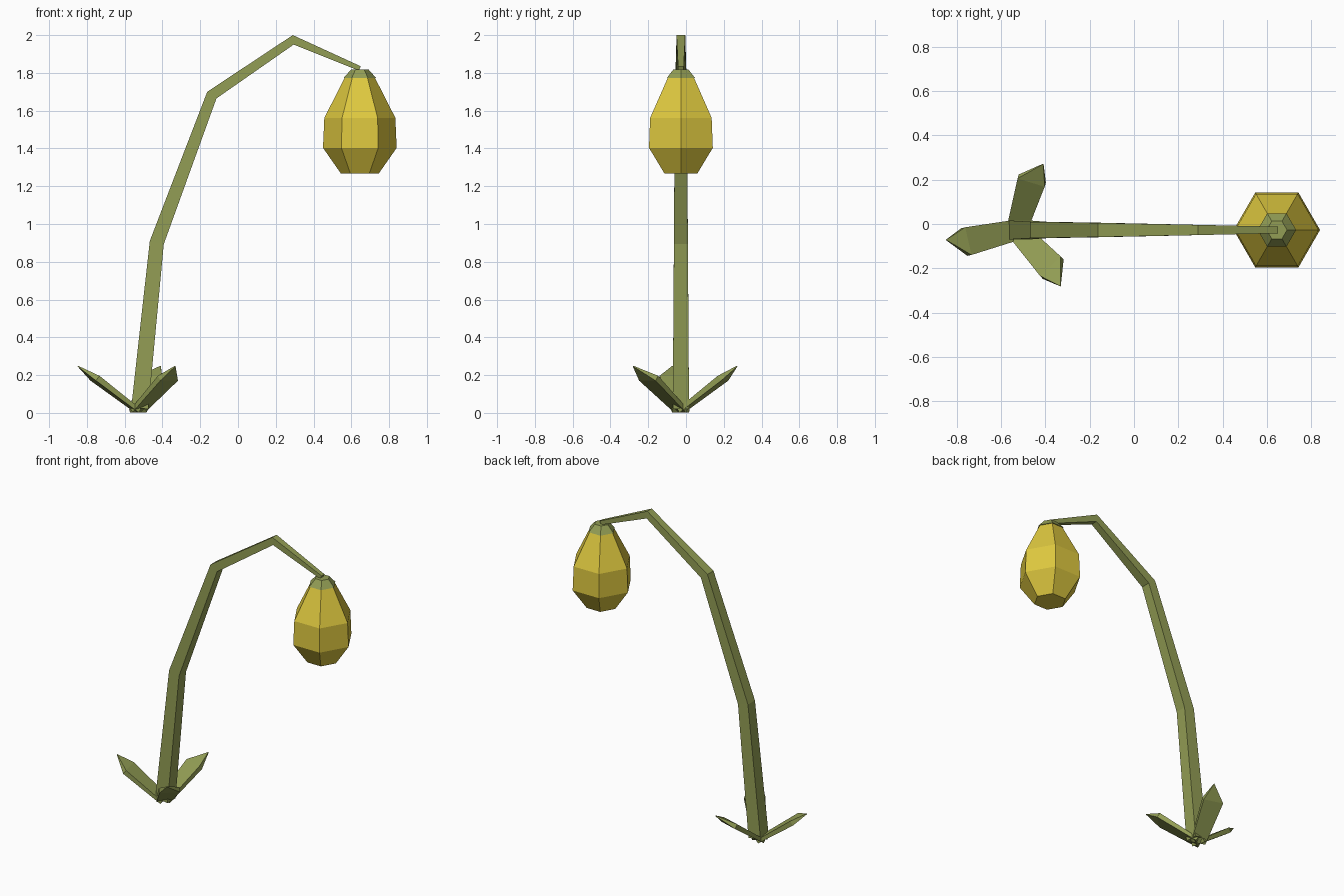
import bpy
import bmesh
from math import cos, sin, pi, radians
from mathutils import Vector

cube = bpy.data.objects.get("Cube")
if cube:
    bpy.data.objects.remove(cube, do_unlink=True)


def material(name, rgb):
    mat = bpy.data.materials.new(name)
    mat.use_nodes = True
    mat.diffuse_color = (*rgb, 1)
    mat.node_tree.nodes["Principled BSDF"].inputs["Base Color"].default_value = (*rgb, 1)
    return mat


GREEN = material("olive green", (0.29, 0.34, 0.09))
YELLOW = material("golden yellow", (0.73, 0.58, 0.05))
MID_Y = -0.027


def loft(name, rings, mat):
    """Skin a list of equally sized rings and close both ends."""
    bm = bmesh.new()
    loops = [[bm.verts.new(p) for p in ring] for ring in rings]
    n = len(loops[0])
    for low, high in zip(loops, loops[1:]):
        for i in range(n):
            j = (i + 1) % n
            bm.faces.new((low[i], low[j], high[j], high[i]))
    bm.faces.new(loops[0][::-1])
    bm.faces.new(loops[-1])
    bmesh.ops.remove_doubles(bm, verts=bm.verts, dist=0.0005)
    bmesh.ops.recalc_face_normals(bm, faces=bm.faces)
    mesh = bpy.data.meshes.new(name)
    bm.to_mesh(mesh)
    bm.free()
    mesh.materials.append(mat)
    obj = bpy.data.objects.new(name, mesh)
    bpy.context.collection.objects.link(obj)
    return obj


# Arching square stem: outer (x, z), inner (x, z), half depth
stem = [
    ((-0.565, 0.03), (-0.475, 0.02), 0.043),
    ((-0.467, 0.91), (-0.393, 0.893), 0.037),
    ((-0.163, 1.70), (-0.114, 1.665), 0.032),
    ((0.29, 2.0), (0.295, 1.95), 0.023),
    ((0.65, 1.835), (0.64, 1.812), 0.015),
]
loft("stem", [[(a[0], MID_Y - h, a[1]), (b[0], MID_Y - h, b[1]),
               (b[0], MID_Y + h, b[1]), (a[0], MID_Y + h, a[1])]
              for a, b, h in stem], GREEN)


# Hanging six-sided pod and its cap: (radius, z)
def turned(name, profile, mat):
    loft(name, [[(0.645 + r * cos(i * pi / 3), MID_Y + r * sin(i * pi / 3), z)
                 for i in range(6)] for r, z in profile], mat)


turned("pod", [(0.1, 1.267), (0.195, 1.403), (0.188, 1.562), (0.078, 1.778)], YELLOW)
turned("pod_cap", [(0.087, 1.772), (0.046, 1.818)], GREEN)

# Three thick pointed leaves around the base: (reach, half width, half thickness, skew)
leaf = [(0.0, 0.046, 0.011, 0.0), (0.29, 0.064, 0.016, 0.0), (0.398, 0.001, 0.002, -0.028)]
for k in range(3):
    turn, rise = radians(193 + 120 * k), radians(36.5)
    flat = Vector((cos(turn), sin(turn), 0))
    side = Vector((-sin(turn), cos(turn), 0))
    along = flat * cos(rise) + Vector((0, 0, sin(rise)))
    up = Vector((0, 0, cos(rise))) - flat * sin(rise)
    root = Vector((-0.53, MID_Y, 0.011))
    rings = []
    for reach, w, t, skew in leaf:
        c = root + along * reach + side * skew
        rings.append([c + side * w * sx + up * t * sz
                      for sx, sz in ((-1, -1), (1, -1), (1, 1), (-1, 1))])
    loft(f"leaf_{k + 1}", rings, GREEN)
